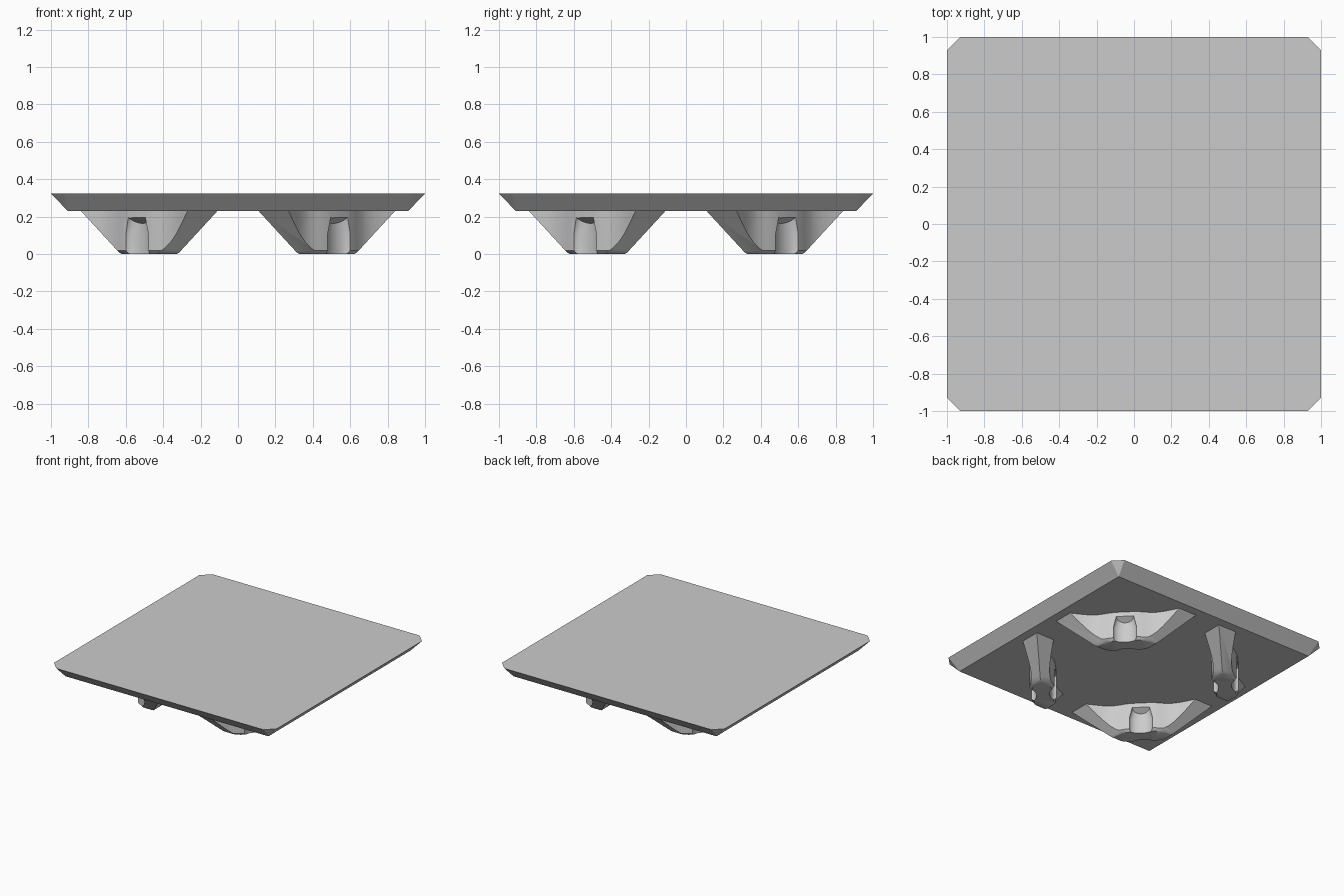
import bpy, bmesh, math
from mathutils import Matrix

cube = bpy.data.objects.get("Cube")
if cube:
    bpy.data.objects.remove(cube, do_unlink=True)

grey = bpy.data.materials.new("light_grey")
grey.use_nodes = True
COLOUR = (0.6, 0.6, 0.6, 1)
grey.diffuse_color = COLOUR
grey.node_tree.nodes["Principled BSDF"].inputs["Base Color"].default_value = COLOUR


def loft(name, rings):
    """Solid skinned through rings of equal point count."""
    bm = bmesh.new()
    loops = [[bm.verts.new(p) for p in ring] for ring in rings]
    n = len(loops[0])
    for a, b in zip(loops, loops[1:]):
        for i in range(n):
            j = (i + 1) % n
            bm.faces.new((a[i], a[j], b[j], b[i]))
    bm.faces.new(loops[0][::-1])
    bm.faces.new(loops[-1])
    bmesh.ops.recalc_face_normals(bm, faces=bm.faces[:])
    mesh = bpy.data.meshes.new(name)
    bm.to_mesh(mesh)
    bm.free()
    mesh.materials.append(grey)
    obj = bpy.data.objects.new(name, mesh)
    bpy.context.collection.objects.link(obj)
    return obj


def activate(obj):
    bpy.ops.object.select_all(action="DESELECT")
    obj.select_set(True)
    bpy.context.view_layer.objects.active = obj


def cut(obj, tool, operation):
    activate(obj)
    mod = obj.modifiers.new("cut", "BOOLEAN")
    mod.object, mod.operation, mod.solver = tool, operation, "EXACT"
    bpy.ops.object.modifier_apply(modifier=mod.name)
    bpy.data.objects.remove(tool, do_unlink=True)


# Slab: clipped corners on top, sharp corners below
LOW, HIGH, INNER, CLIP = 0.23, 0.323, 0.91, 0.93
bm = bmesh.new()
low, high = [], []
for sx, sy in ((1, 1), (-1, 1), (-1, -1), (1, -1)):
    low.append(bm.verts.new((sx * INNER, sy * INNER, LOW)))
    pair = [(sx, sy * CLIP, HIGH), (sx * CLIP, sy, HIGH)]
    high.append([bm.verts.new(p) for p in (pair if sx * sy > 0 else pair[::-1])])
bm.faces.new(low[::-1])
bm.faces.new([v for pair in high for v in pair])
for i in range(4):
    j = (i + 1) % 4
    bm.faces.new((low[i], high[i][0], high[i][1]))
    bm.faces.new((low[i], low[j], high[j][0], high[i][1]))
bmesh.ops.recalc_face_normals(bm, faces=bm.faces[:])
slab_mesh = bpy.data.meshes.new("slab")
bm.to_mesh(slab_mesh)
bm.free()
slab_mesh.materials.append(grey)
bpy.context.collection.objects.link(bpy.data.objects.new("slab", slab_mesh))

# Foot wall: waisted plan, flared at both ends, bulging in the middle
half = [(0.0, 0.094), (0.07, 0.093), (0.11, 0.088), (0.15, 0.078), (0.19, 0.07),
        (0.23, 0.068), (0.28, 0.076), (0.33, 0.09), (0.38, 0.106), (0.45, 0.128),
        (0.56, 0.16)]
side = [(-u, v) for u, v in half[:0:-1]] + half
plan = side + [(-u, -v) for u, v in side]


def ring(z, inset=0.0):
    return [(u, v - math.copysign(inset, v), z) for u, v in plan]


foot = loft("foot", [ring(0, 0.02), ring(0.018), ring(0.25)])

# Trim the ends to a square tapering downward
SQUARE = ((0, 0.145), (0.006, 0.158), (0.018, 0.17), (LOW, 0.365), (0.245, 0.379))
trim = loft("trim", [[(r * math.sqrt(2) * c, r * math.sqrt(2) * s, z)
                      for c, s in ((1, 0), (0, 1), (-1, 0), (0, -1))] for z, r in SQUARE])
cut(foot, trim, "INTERSECT")

# Rounded vertical groove with a sloping roof on each face
ARC = [math.pi * i / 12 for i in range(13)]


def groove_ring(z, width, face, slope):
    pts = []
    for a in ARC:
        v = 0.093 - 0.045 * math.sin(a)
        pts.append((width * math.cos(a), v, z - slope * (face - v)))
    return pts + [(-width, 0.15, z + slope * 0.05), (width, 0.15, z + slope * 0.05)]


for sign in (1, -1):
    rings = [groove_ring(-0.05, 0.085, 0.093, 0), groove_ring(0.11, 0.085, 0.093, 0),
             groove_ring(0.195, 0.064, 0.093, 0.7)]
    groove = loft("groove", [[(sign * x, sign * y, z) for x, y, z in r] for r in rings])
    cut(foot, groove, "DIFFERENCE")

activate(foot)
bpy.ops.object.shade_smooth_by_angle(angle=math.radians(28))

# Four feet set square to the diagonals
CENTRE = 0.475
names = {(1, 1): "back_left_foot", (-1, 1): "back_right_foot",
         (-1, -1): "front_right_foot", (1, -1): "front_left_foot"}
for (sx, sy), name in names.items():
    obj = foot if sx + sy == 2 else foot.copy()
    obj.name = name
    if obj is not foot:
        bpy.context.collection.objects.link(obj)
    obj.matrix_world = (Matrix.Translation((sx * CENTRE, sy * CENTRE, 0))
                        @ Matrix.Rotation(math.atan2(sy, sx) - math.pi / 2, 4, "Z"))
